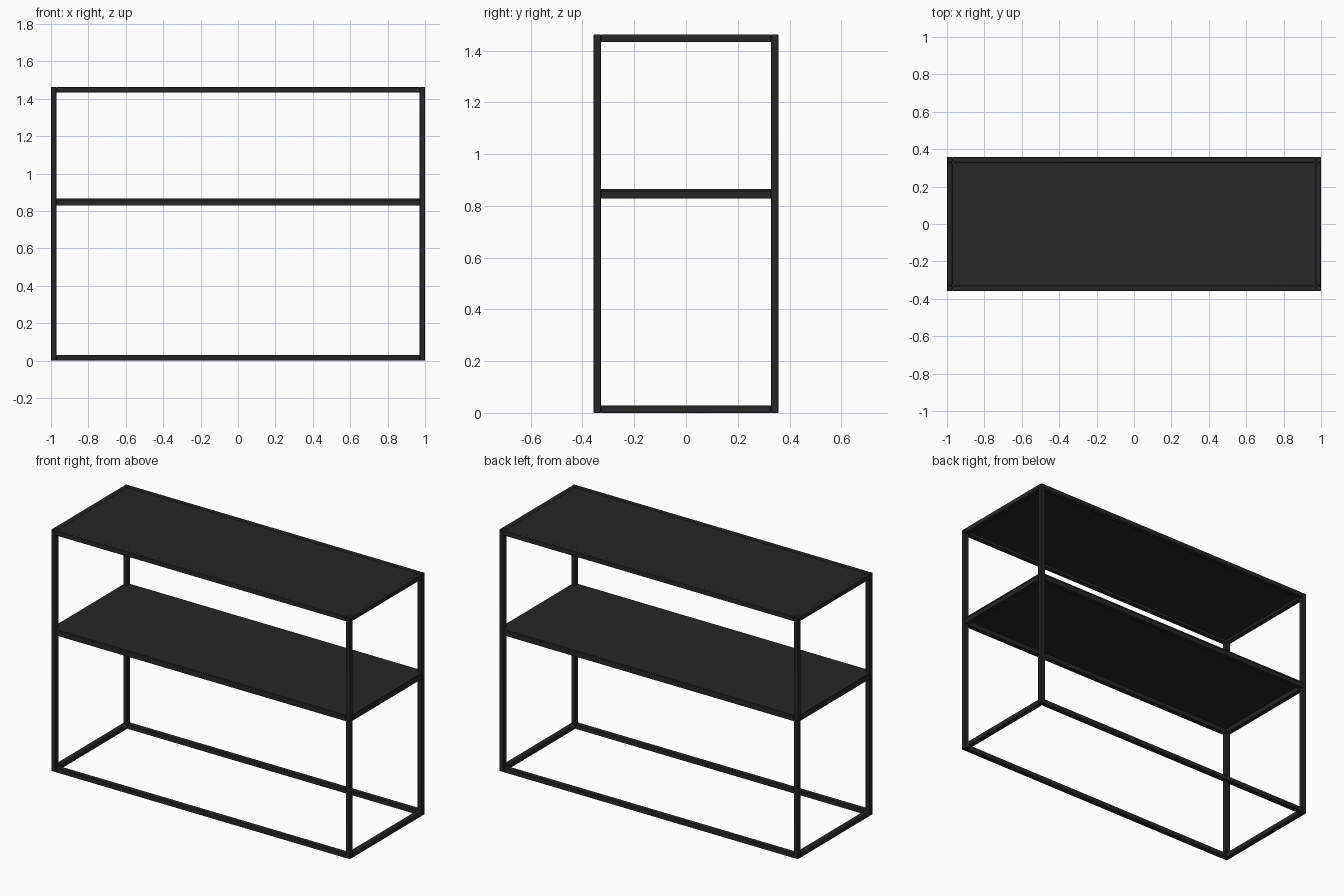
import bpy

if "Cube" in bpy.data.objects:
    bpy.data.objects.remove(bpy.data.objects["Cube"])

X, Y, H, T = 1.0, 0.358, 1.462, 0.029   # half width, half depth, height, tube size
SHELF_TOP = 0.866

mat = bpy.data.materials.new("black_metal")
mat.diffuse_color = (0.02, 0.02, 0.02, 1)
mat.use_nodes = True
mat.node_tree.nodes["Principled BSDF"].inputs["Base Color"].default_value = mat.diffuse_color


def box(name, lo, hi, bevel=0.0):
    c = [(a + b) / 2 for a, b in zip(lo, hi)]
    bpy.ops.mesh.primitive_cube_add(size=1, location=c)
    o = bpy.context.object
    o.name = name
    o.scale = [b - a for a, b in zip(lo, hi)]
    bpy.ops.object.transform_apply(location=False, rotation=False, scale=True)
    o.data.materials.append(mat)
    if bevel:
        m = o.modifiers.new("soft_edges", 'BEVEL')
        m.width = bevel
        m.segments = 2
        bpy.ops.object.shade_smooth_by_angle()
    return o


def rails(name, z0, z1, inset=0.0):
    # four horizontal tubes joining the legs
    for s, side in ((-1, "front"), (1, "back")):
        ys = sorted((s * (Y - inset), s * (Y - T)))
        box(f"{name}_{side}_rail", (-X + T, ys[0], z0), (X - T, ys[1], z1), 0.003)
    for s, side in ((-1, "left"), (1, "right")):
        xs = sorted((s * (X - inset), s * (X - T)))
        box(f"{name}_{side}_rail", (xs[0], -Y + T, z0), (xs[1], Y - T, z1), 0.003)


# corner legs
for sx, nx in ((-1, "left"), (1, "right")):
    for sy, ny in ((-1, "front"), (1, "back")):
        xs = sorted((sx * X, sx * (X - T)))
        ys = sorted((sy * Y, sy * (Y - T)))
        box(f"{ny}_{nx}_leg", (xs[0], ys[0], 0), (xs[1], ys[1], H), 0.003)

# base, shelf and top frames
rails("base", 0, T)
rails("shelf", SHELF_TOP - 0.038, SHELF_TOP - 0.008)
rails("top", H - T, H)

# panels: top sits inside its frame, shelf lies over its rails
box("top_panel", (-X + T, -Y + T, H - 0.012), (X - T, Y - T, H - 0.002))
box("shelf_panel", (-X + T, -Y, SHELF_TOP - 0.008), (X - T, Y, SHELF_TOP))
for s, side in ((-1, "left"), (1, "right")):
    xs = sorted((s * X, s * (X - T)))
    box(f"shelf_panel_{side}_edge", (xs[0], -Y + T, SHELF_TOP - 0.008), (xs[1], Y - T, SHELF_TOP))
